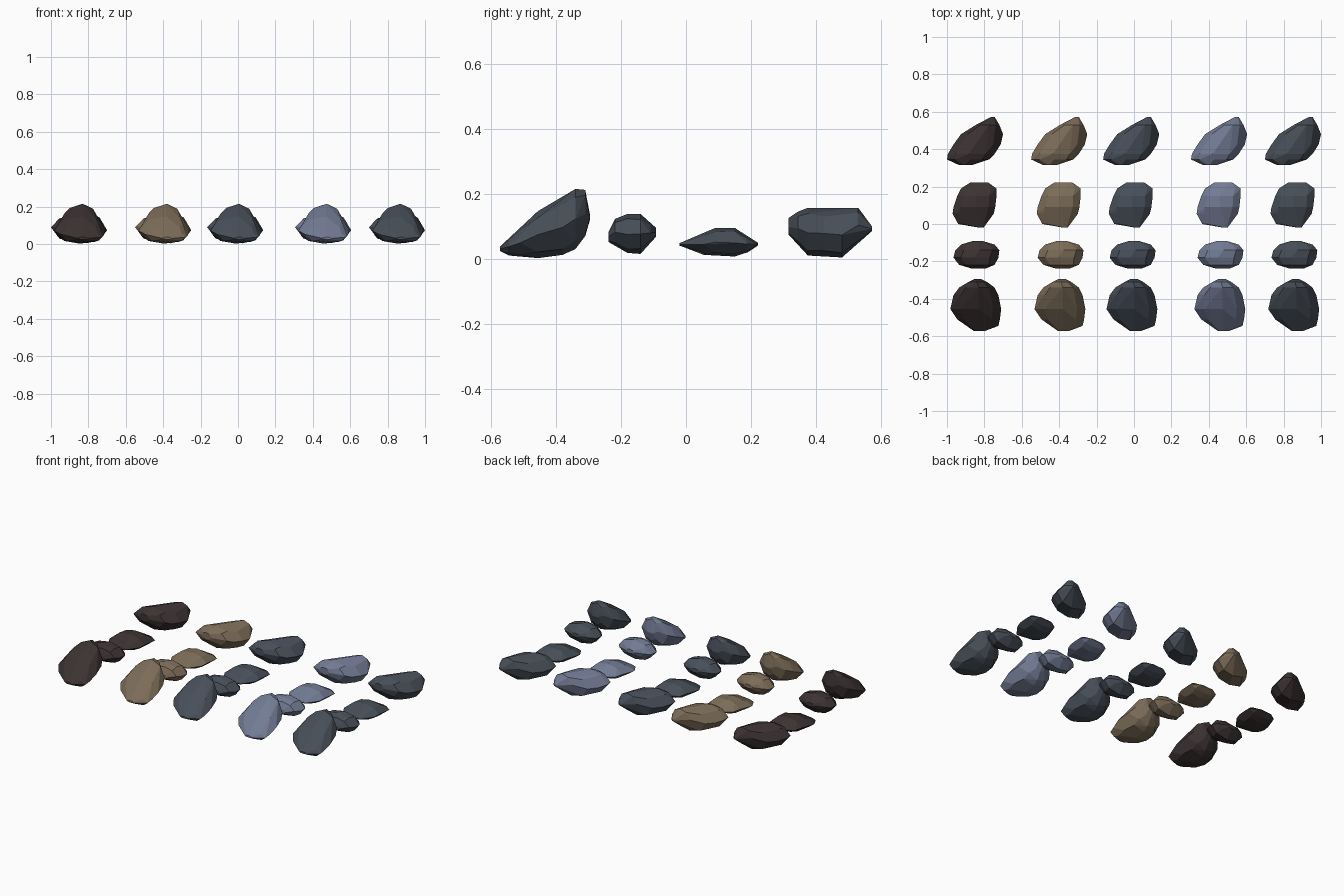
import bpy, bmesh, math

if "Cube" in bpy.data.objects:
    bpy.data.objects.remove(bpy.data.objects["Cube"])

def linear(rgb):
    out = []
    for c in rgb:
        c /= 255
        out.append(c / 12.92 if c <= 0.04045 else ((c + 0.055) / 1.055) ** 2.4)
    return (*out, 1.0)

# Columns: name, x offset, colour
columns = [
    ("dark_brown", -0.835, (60, 50, 50)),
    ("tan", -0.385, (124, 108, 88)),
    ("slate", 0.0, (72, 79, 90)),
    ("blue_grey", 0.47, (114, 123, 148)),
    ("charcoal_grey", 0.865, (71, 78, 87)),
]

# Rock cross-sections from front to back: y, left x, right x, bottom z, top z
rocks = {
    "wedge_rock": [
        (-.573, -.02, .035, .024, .037), (-.545, -.06, .11, .010, .065),
        (-.51, -.11, .118, .003, .10), (-.455, -.147, .125, .002, .147),
        (-.38, -.13, .11, .012, .19), (-.34, -.10, .09, .03, .215),
        (-.31, -.05, .05, .07, .212), (-.295, -.02, .02, .12, .135)],
    "pebble": [
        (-.239, -.03, .04, .052, .085), (-.218, -.10, .09, .04, .123),
        (-.18, -.13, .11, .018, .138), (-.14, -.12, .115, .015, .138),
        (-.11, -.09, .09, .05, .112), (-.092, -.03, .03, .068, .095)],
    "flat_rock": [
        (-.02, .01, .03, .04, .048), (0, -.105, .04, .033, .055),
        (.055, -.135, .085, .012, .08), (.09, -.13, .093, .007, .095),
        (.15, -.11, .10, .007, .095), (.19, -.09, .10, .02, .07),
        (.222, -.04, .055, .04, .05)],
    "slab_rock": [
        (.315, -.10, -.03, .075, .125), (.345, -.165, .06, .04, .145),
        (.375, -.16, .09, .010, .157), (.425, -.13, .122, .006, .15),
        (.48, -.09, .135, .004, .15), (.53, -.01, .115, .05, .157),
        (.572, .07, .09, .085, .10)],
}

# Uneven eight-sided ring, flipped on every other section for chipped facets
RING = [(-1, 0), (-.68, .72), (-.1, 1), (.62, .76),
        (1, -.05), (.62, -.8), (0, -1), (-.68, -.74)]

def make_rock(name, sections):
    bm = bmesh.new()
    for i, (y, xl, xr, zb, zt) in enumerate(sections):
        flip = -1 if i % 2 else 1
        for u, w in RING:
            bm.verts.new(((xl + xr) / 2 + flip * u * (xr - xl) / 2, y,
                          (zb + zt) / 2 + w * (zt - zb) / 2))
    res = bmesh.ops.convex_hull(bm, input=bm.verts[:])
    junk = {g for g in res["geom_interior"] + res["geom_unused"]
            if isinstance(g, bmesh.types.BMVert)}
    bmesh.ops.delete(bm, geom=list(junk), context='VERTS')
    # Merge near-flat triangles into larger facets
    bmesh.ops.dissolve_limit(bm, angle_limit=math.radians(10),
                             verts=bm.verts[:], edges=bm.edges[:])
    bmesh.ops.recalc_face_normals(bm, faces=bm.faces[:])
    mesh = bpy.data.meshes.new(name)
    bm.to_mesh(mesh)
    bm.free()
    return mesh

# Four rock shapes repeated in five colours
for rock, sections in rocks.items():
    base = make_rock(rock, sections)
    for colour, dx, rgb in columns:
        mat = bpy.data.materials.get(colour)
        if mat is None:
            mat = bpy.data.materials.new(colour)
            mat.diffuse_color = linear(rgb)
            mat.use_nodes = True
            mat.node_tree.nodes["Principled BSDF"].inputs["Base Color"].default_value = mat.diffuse_color
        mesh = base.copy()
        mesh.materials.append(mat)
        obj = bpy.data.objects.new(f"{rock}_{colour}", mesh)
        obj.location.x = dx
        bpy.context.collection.objects.link(obj)
    bpy.data.meshes.remove(base)
